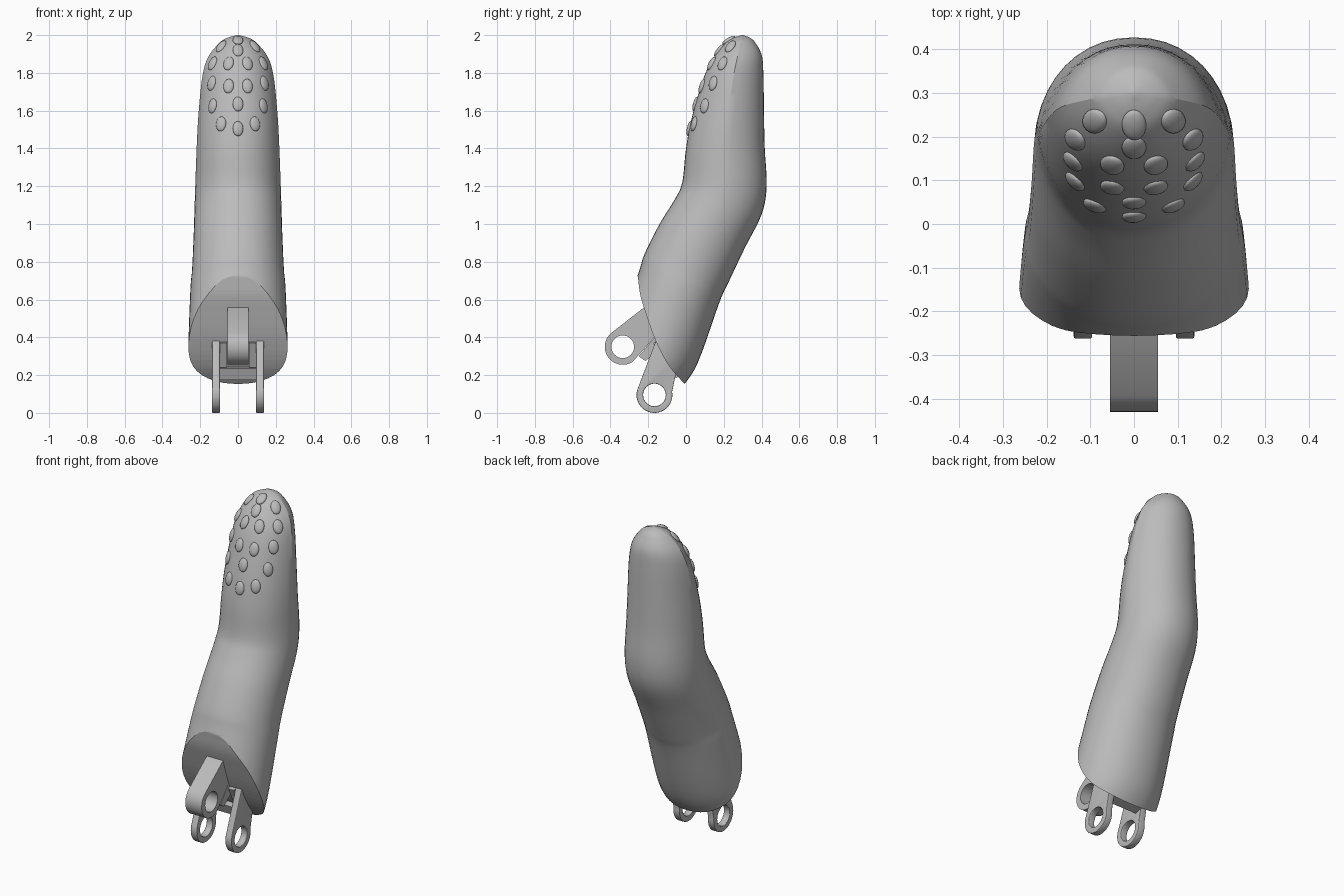
import bpy, bmesh, math
from mathutils import Vector, Matrix
from mathutils.bvhtree import BVHTree

if "Cube" in bpy.data.objects:
    bpy.data.objects.remove(bpy.data.objects["Cube"], do_unlink=True)

grey = bpy.data.materials.new("plain grey")
grey.use_nodes = True
GREY = (0.5, 0.5, 0.5, 1)
grey.diffuse_color = GREY
grey.node_tree.nodes["Principled BSDF"].inputs["Base Color"].default_value = GREY


def smooth_path(points, steps):
    """Catmull-Rom samples through points of any dimension."""
    pts = [Vector(p) for p in points]
    pts = [2 * pts[0] - pts[1]] + pts + [2 * pts[-1] - pts[-2]]
    out = []
    for a, b, c, d in zip(pts, pts[1:], pts[2:], pts[3:]):
        for i in range(steps):
            t = i / steps
            out.append(0.5 * (2 * b + (c - a) * t + (2 * a - 5 * b + 4 * c - d) * t ** 2
                              + (3 * b - a - 3 * c + d) * t ** 3))
    return out + [pts[-2]]


def add_object(name, mesh):
    obj = bpy.data.objects.new(name, mesh)
    bpy.context.collection.objects.link(obj)
    mesh.materials.clear()
    mesh.materials.append(grey)
    return obj


def from_bmesh(name, bm):
    bmesh.ops.recalc_face_normals(bm, faces=bm.faces)
    mesh = bpy.data.meshes.new(name)
    bm.to_mesh(mesh)
    bm.free()
    return add_object(name, mesh)


def shade(obj, angle=30):
    bpy.ops.object.select_all(action="DESELECT")
    bpy.context.view_layer.objects.active = obj
    obj.select_set(True)
    bpy.ops.object.shade_smooth_by_angle(angle=math.radians(angle))


def circle(cy, cz, r, start=0, end=360, n=32):
    angles = [math.radians(start + (end - start) * i / n) for i in range(n + 1)]
    if end - start == 360:
        angles.pop()
    return [(cy + r * math.cos(a), cz + r * math.sin(a)) for a in angles]


def plate(name, loops, x, half, bevel=0.0):
    """Side profile (y, z), with optional hole loops, given thickness along x."""
    curve = bpy.data.curves.new(name, "CURVE")
    curve.dimensions, curve.fill_mode = "2D", "BOTH"
    curve.extrude, curve.bevel_depth, curve.offset = half - bevel, bevel, -bevel
    curve.bevel_resolution = 2
    for loop in loops:
        spline = curve.splines.new("POLY")
        spline.points.add(len(loop) - 1)
        for p, (y, z) in zip(spline.points, loop):
            p.co = (y, z, 0, 1)
        spline.use_cyclic_u = True
    temp = bpy.data.objects.new("temp", curve)
    bpy.context.collection.objects.link(temp)
    deps = bpy.context.evaluated_depsgraph_get()
    mesh = bpy.data.meshes.new_from_object(temp.evaluated_get(deps))
    bpy.data.objects.remove(temp, do_unlink=True)
    mesh.transform(Matrix.Translation((x, 0, 0)) @ Matrix(
        ((0, 0, 1, 0), (1, 0, 0, 0), (0, 1, 0, 0), (0, 0, 0, 1))))
    bm = bmesh.new()
    bm.from_mesh(mesh)
    bmesh.ops.remove_doubles(bm, verts=bm.verts, dist=0.0001)
    obj = from_bmesh(name, bm)
    shade(obj)
    return obj


# Finger body: front (y, z), back (y, z), half width, arc of each half section
stations = [
    (-.42, .28, -.04, .11, .262, 90), (-.36, .44, .06, .26, .263, 90),
    (-.255, .73, .175, .58, .252, 90), (-.22, .84, .22, .68, .243, 90),
    (-.14, 1.0, .31, .87, .235, 90), (-.06, 1.13, .40, 1.05, .23, 88),
    (-.02, 1.22, .427, 1.2, .226, 85), (0, 1.4, .417, 1.4, .219, 82),
    (.03, 1.56, .413, 1.58, .21, 78), (.09, 1.765, .41, 1.78, .19, 74),
    (.14, 1.87, .402, 1.89, .16, 70), (.205, 1.955, .367, 1.96, .1, 66),
    (.25, 1.985, .34, 1.985, .058, 64), (.295, 2, .305, 2, .004, 64)]
HALF = 20
bm = bmesh.new()
rings = []
for fy, fz, by, bz, w, arc in smooth_path(stations, 5):
    front, back = Vector((0, fy, fz)), Vector((0, by, bz))
    mid, top = (front + back) / 2, math.radians(arc)
    ring = []
    for side, end in ((1, front), (-1, back)):
        for i in range(HALF):
            a = side * top * (2 * i / HALF - 1)
            s = math.sin(a) / math.sin(top)
            rise = (math.cos(a) - math.cos(top)) / (1 - math.cos(top))
            x = math.copysign(abs(s) ** .93, s) * w
            ring.append(bm.verts.new(mid + (end - mid) * rise + Vector((x, 0, 0))))
    rings.append(ring)
for low, high in zip(rings, rings[1:]):
    for i in range(2 * HALF):
        j = (i + 1) % (2 * HALF)
        bm.faces.new((low[i], low[j], high[j], high[i]))
bm.faces.new(rings[0])
bm.faces.new(rings[-1])
body = from_bmesh("finger_body", bm)

# Curved knuckle cut across the lower front
cut = smooth_path([(-.29, .9), (-.258, .74), (-.243, .63), (-.217, .54), (-.164, .39),
                   (-.095, .256), (-.01, .156), (.09, .05)], 5)
bm = bmesh.new()
face = bm.faces.new([bm.verts.new((-.5, y, z)) for y, z in
                     [tuple(p) for p in cut] + [(.09, -.2), (-.7, -.2), (-.7, .9)]])
extruded = bmesh.ops.extrude_face_region(bm, geom=[face])["geom"]
bmesh.ops.translate(bm, vec=(1, 0, 0),
                    verts=[v for v in extruded if isinstance(v, bmesh.types.BMVert)])
cutter = from_bmesh("knuckle_cutter", bm)
cutter.hide_render = True
mod = body.modifiers.new("knuckle cut", "BOOLEAN")
mod.operation, mod.solver, mod.object = "DIFFERENCE", "EXACT", cutter
shade(body)
bpy.ops.object.modifier_apply(modifier=mod.name)
bpy.data.objects.remove(cutter, do_unlink=True)
shade(body)

# Oval grip bumps laid on the fingertip pad
bm = bmesh.new()
bm.from_mesh(body.data)
surface = BVHTree.FromBMesh(bm)
bm.free()
spots = [(0, 1.505), (.09, 1.53), (0, 1.635), (.135, 1.625), (.05, 1.73), (.14, 1.745),
         (.05, 1.85), (.135, 1.85), (0, 1.92), (.09, 1.94), (0, 1.973)]
bumps = bmesh.new()
for x, z in spots:
    for sx in {x, -x}:
        hit, normal, *_ = surface.ray_cast(Vector((sx, -2, z)), Vector((0, 1, 0)))
        if hit is None:
            continue
        across = Vector((0, 0, 1)).cross(normal).normalized()
        up = normal.cross(across)
        frame = Matrix((across, up, normal)).transposed().to_4x4()
        bmesh.ops.create_uvsphere(bumps, u_segments=20, v_segments=10, radius=1,
                                  matrix=Matrix.Translation(hit) @ frame
                                  @ Matrix.Diagonal((.028, .04, .013, 1)))
shade(from_bmesh("grip_bumps", bumps), 60)

# Central tendon lug with its foot
ring = circle(-.335, .35, .095, 125, 305)
plate("center_lug", [ring + [(-.15, .42), (-.15, .58), (-.22, .56)],
                     circle(-.335, .35, .06)], 0, .055)
plate("center_lug_foot", [[(-.25, .3), (-.215, .275), (-.1, .36), (-.15, .42)]], 0, .055)

# Pair of hinge lugs with webs, joined by a cross bar
for side, sx in (("left", 1), ("right", -1)):
    ring = circle(-.167, .095, .095, 155, 370)
    plate(side + "_hinge_lug", [ring + [(-.055, .2), (-.04, .3), (-.13, .38), (-.16, .38)],
                                circle(-.167, .095, .06)], sx * .117, .021, .004)
    plate(side + "_hinge_web", [[(-.175, .37), (-.115, .24), (-.05, .26), (-.12, .39)]],
          sx * .077, .019)
plate("hinge_cross_bar", [[(-.125, .235), (-.1, .175), (-.04, .19), (-.04, .25)]], 0, .098)
